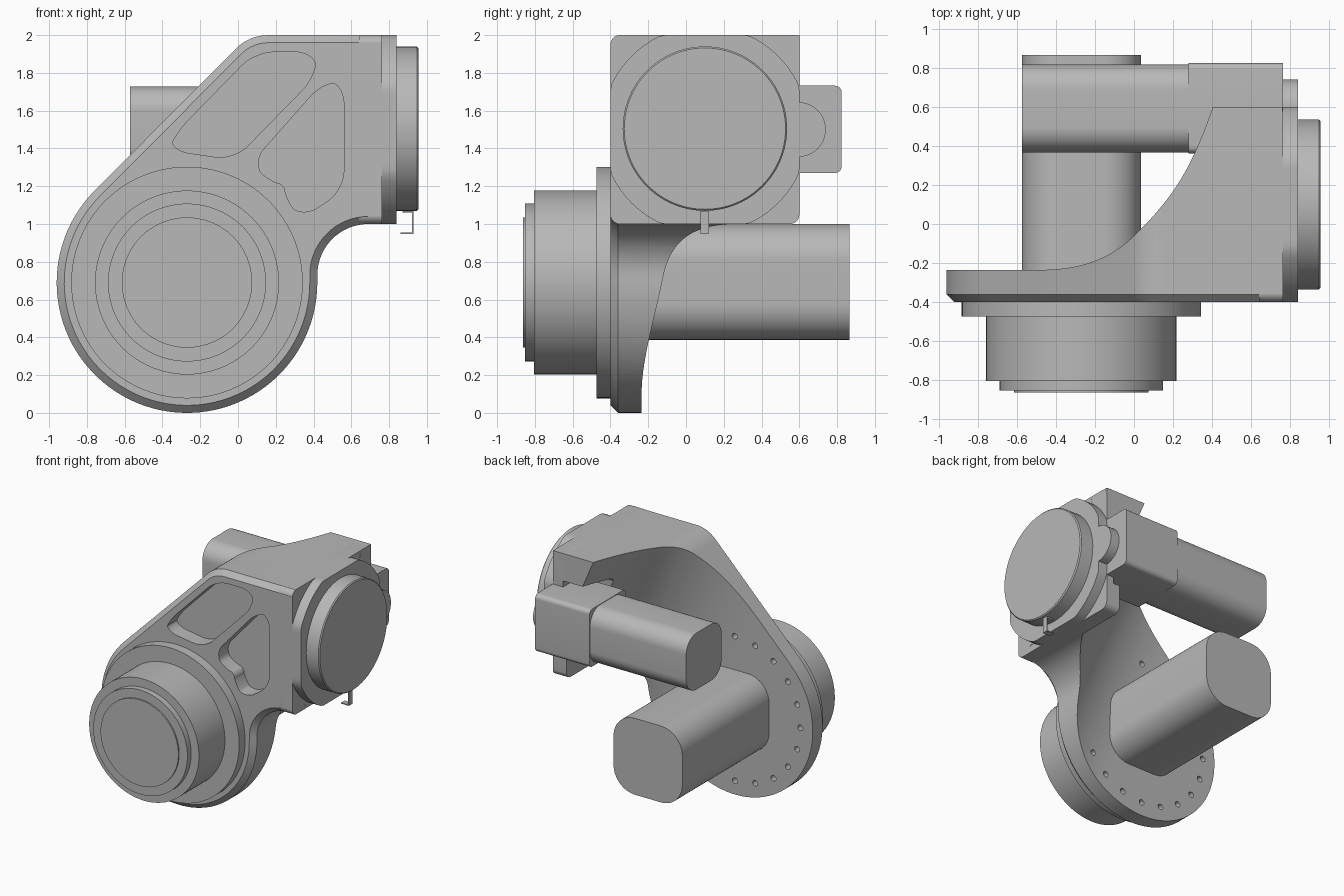
import bpy, bmesh
from math import sin, cos, pi, radians

if "Cube" in bpy.data.objects:
    bpy.data.objects.remove(bpy.data.objects["Cube"], do_unlink=True)

metal = bpy.data.materials.new("machined grey")
metal.use_nodes = True
GREY = (0.48, 0.48, 0.48, 1)
metal.diffuse_color = GREY
metal.node_tree.nodes["Principled BSDF"].inputs["Base Color"].default_value = GREY


def arc(cx, cy, r, start, end, n):
    """Points on an arc, angles in degrees."""
    angles = [radians(start + (end - start) * i / n) for i in range(n + 1)]
    return [(cx + r * cos(a), cy + r * sin(a)) for a in angles]


def circle(cx, cy, r, n=72):
    return arc(cx, cy, r, 0, 360, n)[:-1]


def rounded_rect(a0, a1, b0, b1, r, n=8):
    return (arc(a1 - r, b1 - r, r, 0, 90, n) + arc(a0 + r, b1 - r, r, 90, 180, n)
            + arc(a0 + r, b0 + r, r, 180, 270, n) + arc(a1 - r, b0 + r, r, 270, 360, n))


def soften(points, cut=0.35, rounds=3):
    """Round a polygon by repeatedly cutting its corners by a limited distance."""
    limit = 0.06
    for _ in range(rounds):
        out = []
        for i, (ax, ay) in enumerate(points):
            bx, by = points[(i + 1) % len(points)]
            length = ((bx - ax) ** 2 + (by - ay) ** 2) ** 0.5
            t = min(cut, limit / length)
            out += [(ax + (bx - ax) * t, ay + (by - ay) * t),
                    (bx + (ax - bx) * t, by + (ay - by) * t)]
        points, limit, cut = out, limit * 0.4, 0.28
    return points


def prism(name, points, axis, lo, hi, skew=0.0, chamfer=None):
    """Extrude a profile along an axis; chamfer = (rule for edges, width)."""
    def place(a, b, t):
        return {"x": (t, a, b), "y": (a, t, b), "z": (a - skew * t, b, t)}[axis]
    bm = bmesh.new()
    rings = [[bm.verts.new(place(a, b, t)) for a, b in points] for t in (lo, hi)]
    bm.faces.new(rings[0])
    bm.faces.new(rings[1])
    n = len(points)
    for i in range(n):
        j = (i + 1) % n
        bm.faces.new((rings[0][i], rings[0][j], rings[1][j], rings[1][i]))
    bmesh.ops.recalc_face_normals(bm, faces=bm.faces)
    if chamfer:
        rule, width = chamfer
        edges = [e for e in bm.edges if rule(e.verts[0].co, e.verts[1].co)]
        bmesh.ops.bevel(bm, geom=edges, offset=width, segments=1, affect="EDGES")
    mesh = bpy.data.meshes.new(name)
    bm.to_mesh(mesh)
    bm.free()
    mesh.materials.append(metal)
    obj = bpy.data.objects.new(name, mesh)
    bpy.context.collection.objects.link(obj)
    return obj


def carve(target, cutters):
    """Subtract the cutters, keep the result and drop the cutters."""
    for c in cutters:
        c.hide_render = True
        mod = target.modifiers.new("cut", "BOOLEAN")
        mod.operation, mod.solver, mod.object = "DIFFERENCE", "EXACT", c
    graph = bpy.context.evaluated_depsgraph_get()
    mesh = bpy.data.meshes.new_from_object(target.evaluated_get(graph))
    target.modifiers.clear()
    target.data = mesh
    for c in cutters:
        bpy.data.objects.remove(c, do_unlink=True)


def end_edges(axis, value):
    return lambda p, q: abs(p[axis] - value) < 1e-4 and abs(q[axis] - value) < 1e-4


CX, CZ = -0.27, 0.69      # lower joint axis
DY, DZ = 0.10, 1.505      # upper joint axis
FRONT, BACK = -0.40, 0.60

# Arm housing: teardrop outline with a chamfered front edge
outline = (arc(CX, CZ, 0.69, 135, 360, 64) + arc(0.69, 0.73, 0.27, 180, 90, 16)
           + [(0.76, 1.0), (0.76, 2.0)] + arc(0.16, 1.76, 0.24, 90, 135, 8))
housing = prism("arm_housing", outline, "y", FRONT, BACK, chamfer=(
    lambda p, q: p.y < -0.39 and q.y < -0.39 and min(p.x, q.x) < 0.75, 0.04))

# Sweeping scoop behind the arm, along a cubic curve
ctrl = [(0.15, -0.235), (0.85, -0.235), (1.10, 0.10), (1.27, 0.62)]
scoop = []
for i in range(33):
    t = i / 32
    w = ((1 - t) ** 3, 3 * t * (1 - t) ** 2, 3 * t * t * (1 - t), t ** 3)
    scoop.append(tuple(sum(k * p[d] for k, p in zip(w, ctrl)) for d in (0, 1)))
scoop += [(1.27, 0.9), (-2.0, 0.9), (-2.0, -0.235)]
cutters = [prism("scoop_cutter", scoop, "z", -0.2, 2.2, skew=0.43)]
cutters.append(prism("slot_cutter", rounded_rect(0.34, 0.9, 1.22, 1.78, 0.04), "x", 0.0, 0.67))

# Two rounded pockets in the front face
upper = [(-0.36, 1.39), (-0.02, 1.34), (0.41, 1.78), (0.41, 1.91), (0.09, 1.91), (-0.33, 1.48)]
lower = [(0.07, 1.32), (0.18, 1.215), (0.25, 1.215), (0.25, 1.13), (0.34, 1.03),
         (0.56, 1.18), (0.56, 1.74), (0.45, 1.75)]
for pocket in (upper, lower):
    cutters.append(prism("pocket_cutter", soften(pocket), "y", -0.6, -0.28))

# Ring of bolt holes in the back of the lower joint
for i in range(14):
    a = radians(90 + 18 * i)
    spot = circle(CX + 0.58 * cos(a), CZ + 0.58 * sin(a), 0.023, 12)
    cutters.append(prism("hole_cutter", spot, "y", -0.29, -0.15))
carve(housing, cutters)

# End plate of the upper joint, with two bolt holes
plate = prism("end_plate", rounded_rect(FRONT, BACK, 1.0, 2.0, 0.05), "x", 0.64, 0.762)
carve(plate, [prism("hole_cutter", circle(y, z, 0.02, 16), "x", 0.70, 0.9)
              for y, z in ((0.445, 1.965), (-0.25, 1.04))]
      + [prism("slot_cutter", rounded_rect(0.34, 0.9, 1.22, 1.78, 0.04), "x", 0.5, 0.70)])

# Flange: a circle flattened by the square housing, plus a side lobe
flange = [(min(max(y, FRONT), BACK), min(max(z, 1.0), 2.0))
          for y, z in circle(DY, 1.5, 0.55, 96)]
prism("flange", flange, "x", 0.755, 0.84)
prism("flange_lobe", circle(0.595, 1.5, 0.145, 40), "x", 0.758, 0.839)
prism("upper_output_drum", circle(DY, DZ, 0.435, 96), "x", 0.83, 0.955,
      chamfer=(end_edges(0, 0.955), 0.008))

# Lower joint: stacked round steps towards the front
for name, r, y0, y1 in (("lower_collar", 0.613, -0.475, -0.39),
                        ("lower_output_drum", 0.487, -0.805, -0.47),
                        ("lower_output_step", 0.418, -0.852, -0.80),
                        ("lower_output_cap", 0.345, -0.863, -0.85)):
    prism(name, circle(CX, CZ, r, 96), "y", y0, y1)

# Motors with large rounded corners, and the gearbox block
prism("lower_motor", rounded_rect(-0.573, 0.037, 0.387, 1.0, 0.19, 14), "y", -0.25, 0.865)
prism("upper_motor", rounded_rect(0.367, 0.817, 1.275, 1.728, 0.13, 12), "x", -0.573, 0.30)
prism("gearbox", rounded_rect(0.362, 0.824, 1.27, 1.732, 0.035), "x", 0.28, 0.762)

# Small bent tab below the upper drum
for name, x0, x1, z0, z1 in (("tab_top", 0.87, 0.93, 1.06, 1.07),
                             ("tab_stem", 0.922, 0.93, 0.95, 1.07),
                             ("tab_foot", 0.86, 0.93, 0.947, 0.955)):
    prism(name, [(x0, z0), (x1, z0), (x1, z1), (x0, z1)], "y", 0.078, 0.122)

# Smooth the round surfaces, keep machined edges sharp
bpy.ops.object.select_all(action="DESELECT")
for obj in bpy.context.collection.objects:
    if obj.type == "MESH" and obj.data.materials and obj.data.materials[0] == metal:
        obj.select_set(True)
        bpy.context.view_layer.objects.active = obj
bpy.ops.object.shade_smooth_by_angle(angle=radians(28))
